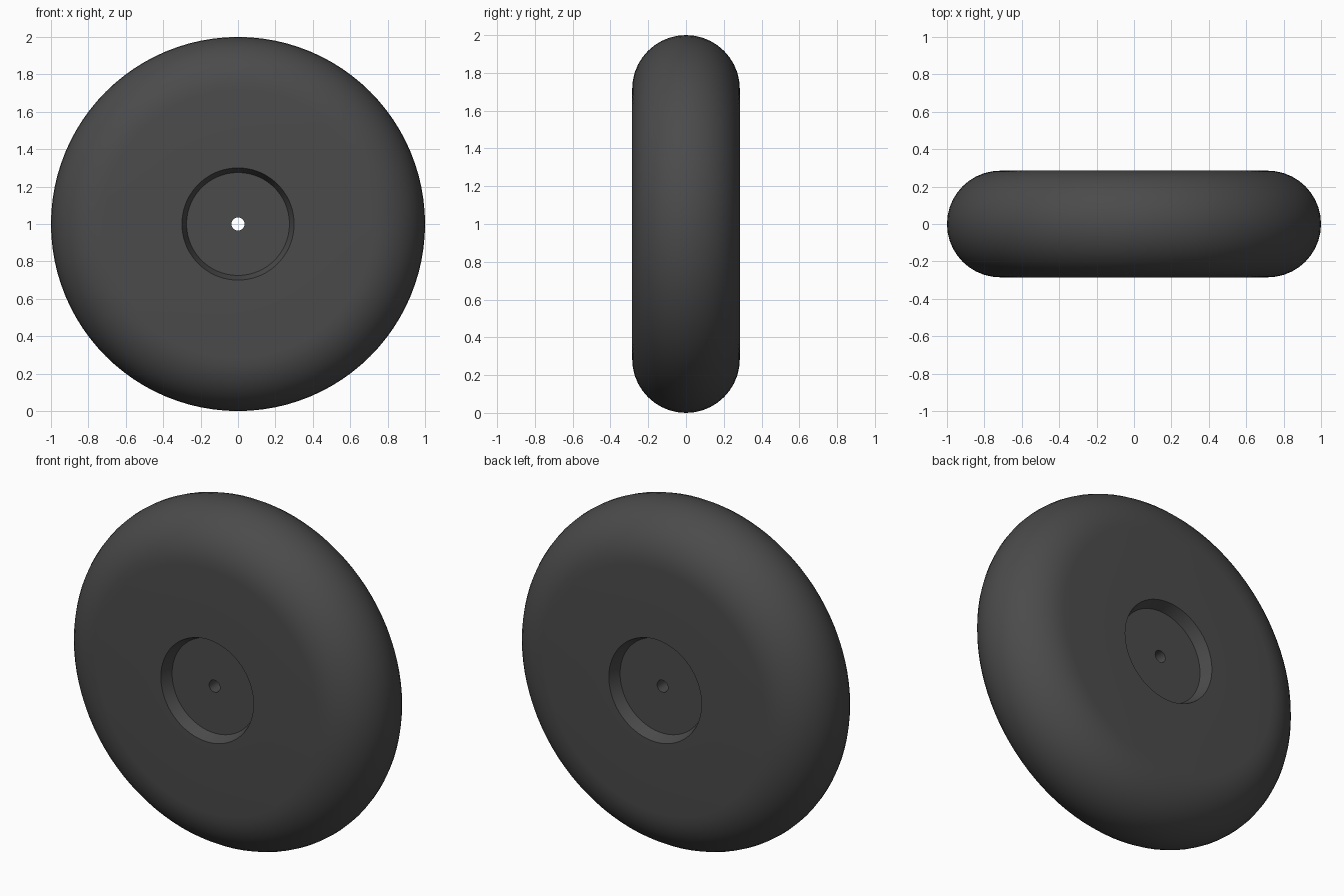
import bpy, bmesh, math
from mathutils import Matrix

if "Cube" in bpy.data.objects:
    bpy.data.objects.remove(bpy.data.objects["Cube"])

HALF = 0.285      # half width, also the tread rounding radius
FLOOR = HALF - 0.068
SEG = 96

# Half profile (radius, y): axle hole, recess, flat sidewall, rounded tread
front = [(0.035, -FLOOR), (0.275, -FLOOR), (0.30, -HALF)]
tread = [(1 - HALF + HALF * math.sin(a), -HALF * math.cos(a))
         for a in (math.pi * i / 20 for i in range(21))]
back = [(r, -y) for r, y in reversed(front)]
profile = front + tread + back

# Lathe the closed profile around the y axis
bm = bmesh.new()
verts = [bm.verts.new((r, y, 0)) for r, y in profile]
edges = [bm.edges.new((v, verts[(i + 1) % len(verts)])) for i, v in enumerate(verts)]
bmesh.ops.spin(bm, geom=verts + edges, cent=(0, 0, 0), axis=(0, 1, 0),
               angle=2 * math.pi, steps=SEG, use_duplicate=False)
bmesh.ops.remove_doubles(bm, verts=bm.verts, dist=1e-4)
bmesh.ops.recalc_face_normals(bm, faces=bm.faces)
bmesh.ops.transform(bm, matrix=Matrix.Translation((0, 0, 1)), verts=bm.verts)

mesh = bpy.data.meshes.new("tire_wheel")
bm.to_mesh(mesh)
bm.free()
wheel = bpy.data.objects.new("tire_wheel", mesh)
bpy.context.collection.objects.link(wheel)

# Dark rubber
rubber = bpy.data.materials.new("dark_rubber")
rubber.diffuse_color = (0.07, 0.07, 0.07, 1)
rubber.use_nodes = True
rubber.node_tree.nodes["Principled BSDF"].inputs["Base Color"].default_value = rubber.diffuse_color
mesh.materials.append(rubber)

# Smooth tread, crisp recess edges
bpy.context.view_layer.objects.active = wheel
wheel.select_set(True)
bpy.ops.object.shade_smooth_by_angle(angle=math.radians(30))
